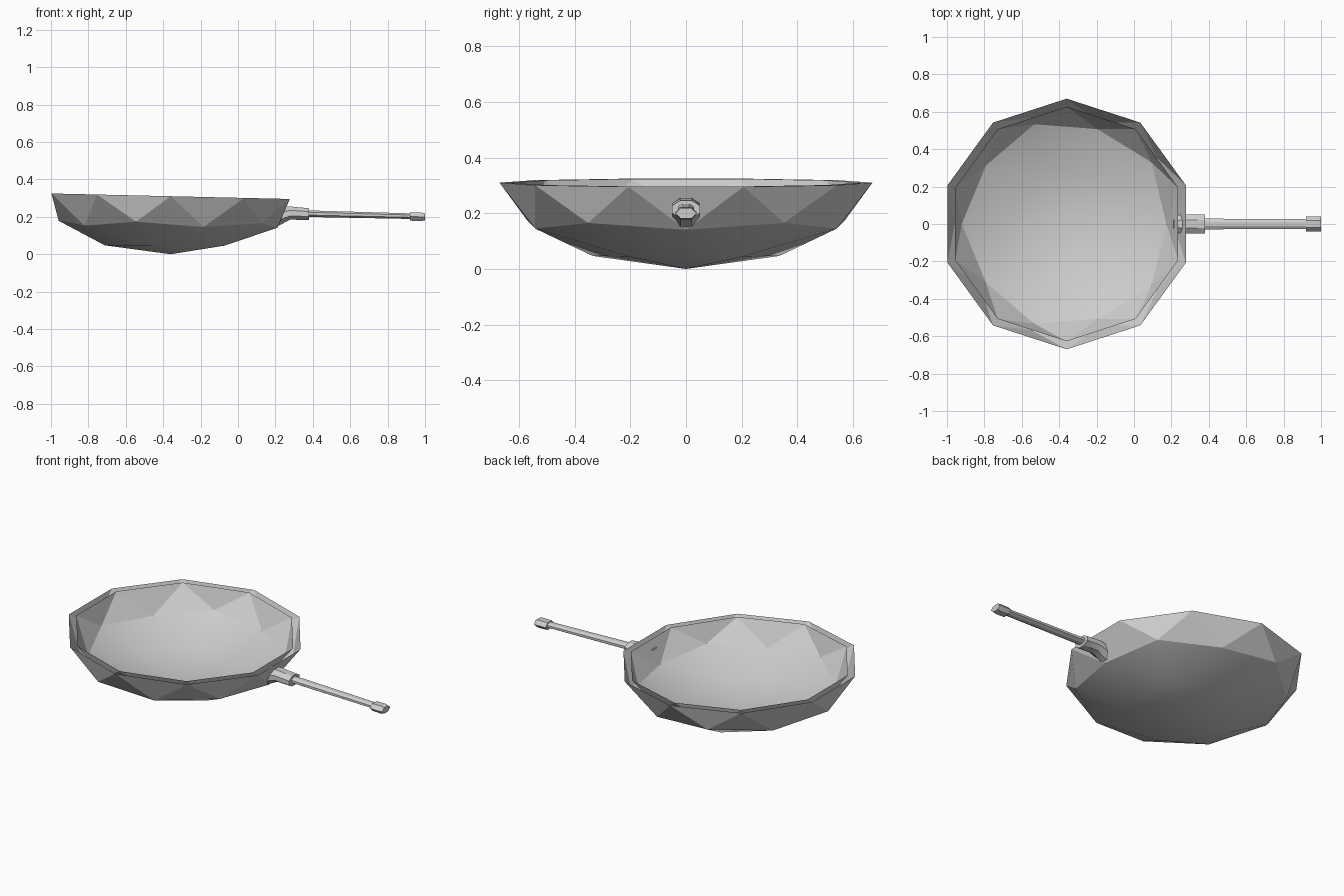
import bpy
import bmesh
from math import cos, sin, pi, radians

old = bpy.data.objects.get("Cube")
if old:
    bpy.data.objects.remove(old, do_unlink=True)

GREY = (0.62, 0.62, 0.62, 1)
iron = bpy.data.materials.new("grey iron")
iron.use_nodes = True
iron.diffuse_color = GREY
iron.node_tree.nodes["Principled BSDF"].inputs["Base Color"].default_value = GREY

CENTRE, RADIUS, DEPTH, TILT = -0.36, 0.67, 0.31, 0.023


def finish(name, bm, angle):
    """Turn a bmesh into a shaded object."""
    bmesh.ops.recalc_face_normals(bm, faces=bm.faces)
    mesh = bpy.data.meshes.new(name)
    bm.to_mesh(mesh)
    bm.free()
    mesh.materials.append(iron)
    obj = bpy.data.objects.new(name, mesh)
    bpy.context.collection.objects.link(obj)
    bpy.ops.object.select_all(action='DESELECT')
    obj.select_set(True)
    bpy.context.view_layer.objects.active = obj
    bpy.ops.object.shade_smooth_by_angle(angle=radians(angle))


def loft(name, sections, sides, turn=0.0):
    """Closed tube along x through sections (x, centre z, half width, half height)."""
    bm = bmesh.new()
    rings = []
    for x, z, wide, high in sections:
        angles = [2 * pi * i / sides + turn for i in range(sides)]
        rings.append([bm.verts.new((x, wide * cos(a), z + high * sin(a))) for a in angles])
    for a, b in zip(rings, rings[1:]):
        for i in range(sides):
            j = (i + 1) % sides
            bm.faces.new((a[i], a[j], b[j], b[i]))
    bm.faces.new(rings[0])
    bm.faces.new(rings[-1])
    finish(name, bm, 30)


# Pan bowl: flattened lower half of a faceted sphere with an inner wall
def half_sphere(bm, radius, depth):
    made = bmesh.ops.create_icosphere(bm, subdivisions=2, radius=1)["verts"]
    bmesh.ops.delete(bm, geom=[v for v in made if v.co.z > 0.01], context='VERTS')
    verts = [v for v in made if v.is_valid]
    for v in verts:
        x, y, z = v.co
        # The rim leans down towards the handle, the base stays put
        v.co = (CENTRE + radius * x, radius * y,
                DEPTH + depth * z - TILT * radius * x * (1 + z))
    return verts


bm = bmesh.new()
outer = half_sphere(bm, RADIUS, DEPTH)
inner = half_sphere(bm, RADIUS - 0.043, DEPTH - 0.04)
# Rim: join each outer edge to the matching inner edge
partner = dict(zip(outer, inner))
for edge in [e for e in bm.edges if e.is_boundary and e.verts[0] in partner]:
    a, b = edge.verts
    bm.faces.new((a, b, partner[b], partner[a]))
finish("pan_bowl", bm, 17)

# Handle: tapered socket, rod and end cap
loft("handle_socket", [(0.21, 0.2, 0.05, 0.055), (0.28, 0.22, 0.055, 0.038),
                       (0.38, 0.214, 0.055, 0.034)], 8, pi / 8)
loft("handle_rod", [(0.36, 0.217, 0.031, 0.019), (0.94, 0.203, 0.028, 0.016)], 8, pi / 8)
loft("handle_end_cap", [(0.92, 0.201, 0.04, 0.025), (0.98, 0.2, 0.04, 0.027),
                        (1.0, 0.2, 0.039, 0.021)], 6)
